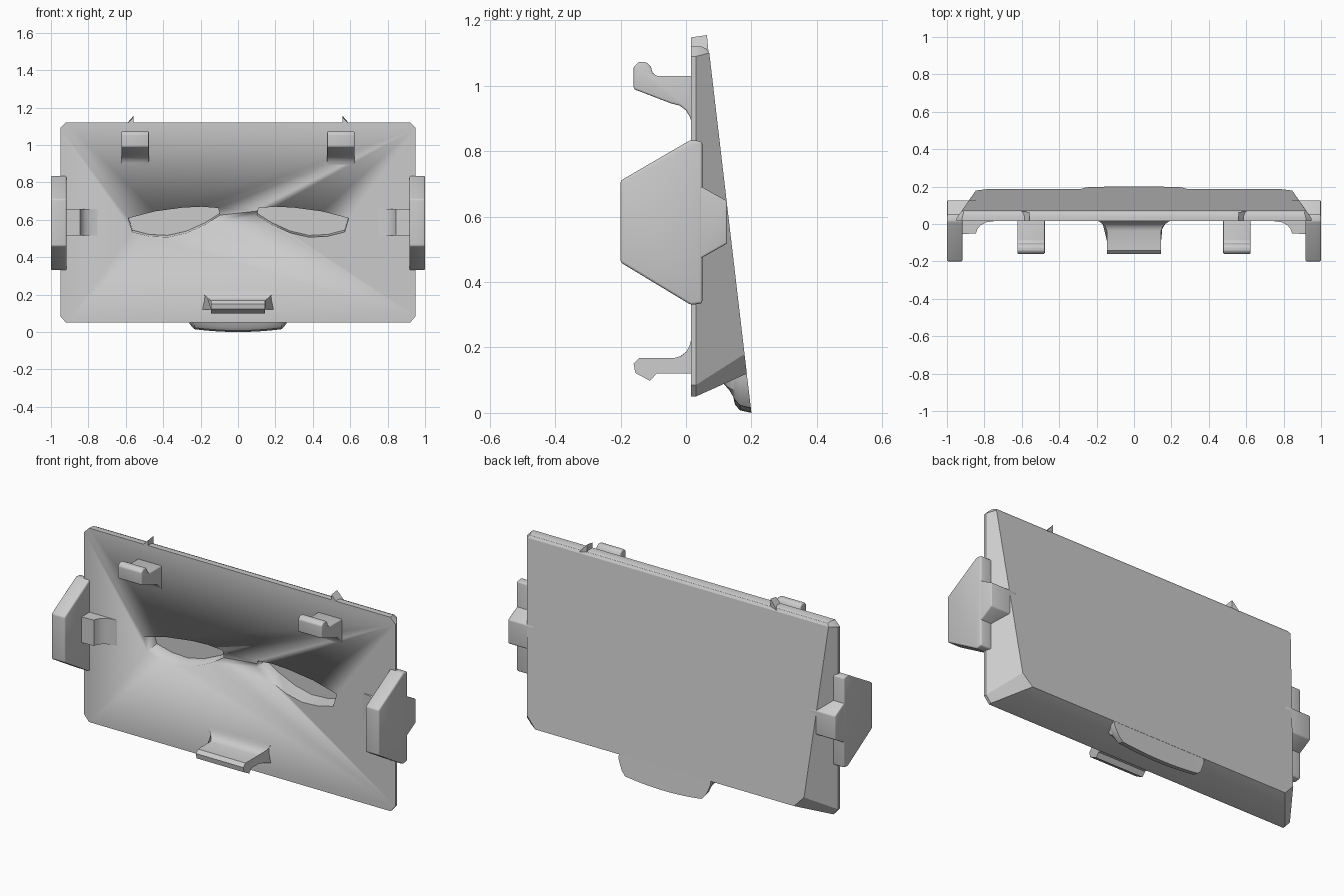
import bpy, bmesh, math
from mathutils import Vector

cube = bpy.data.objects.get("Cube")
if cube:
    bpy.data.objects.remove(cube, do_unlink=True)

grey = bpy.data.materials.new("light grey plastic")
grey.use_nodes = True
grey.diffuse_color = (0.6, 0.6, 0.6, 1)
grey.node_tree.nodes["Principled BSDF"].inputs["Base Color"].default_value = (0.6, 0.6, 0.6, 1)

FRONT = 0.015


def back_y(z):
    """Depth of the leaning back surface at height z."""
    return 0.2 - 0.117 * z


def finish(bm, name, bevel=0, angle=30):
    bmesh.ops.recalc_face_normals(bm, faces=bm.faces)
    mesh = bpy.data.meshes.new(name)
    bm.to_mesh(mesh)
    bm.free()
    mesh.materials.append(grey)
    ob = bpy.data.objects.new(name, mesh)
    bpy.context.collection.objects.link(ob)
    bpy.ops.object.select_all(action="DESELECT")
    ob.select_set(True)
    bpy.context.view_layer.objects.active = ob
    if bevel:
        mod = ob.modifiers.new("soft edges", "BEVEL")
        mod.width, mod.segments = bevel, 3
        mod.limit_method, mod.angle_limit = "ANGLE", math.radians(35)
        bpy.ops.object.modifier_apply(modifier=mod.name)
    bpy.ops.object.shade_smooth_by_angle(angle=math.radians(angle))
    return ob


def loft(name, rings, bevel=0):
    """Skin a row of equally sized rings and cap both ends."""
    bm = bmesh.new()
    rows = [[bm.verts.new(p) for p in ring] for ring in rings]
    n = len(rows[0])
    for a, b in zip(rows, rows[1:]):
        for i in range(n):
            j = (i + 1) % n
            bm.faces.new((a[i], a[j], b[j], b[i]))
    bm.faces.new(rows[0])
    bm.faces.new(rows[-1])
    return finish(bm, name, bevel)


def side_extrude(name, profile, x0, x1, bevel=0):
    """Extrude a (y, z) profile between two x positions."""
    return loft(name, [[(x, y, z) for y, z in profile] for x in (x0, x1)], bevel)


# Panel: tapered wedge with clipped corners and a leaning back
points = []
for s in (-1, 1):
    for y in (FRONT, 0.03):
        points += [(s * x, y, z) for x, z in
                   ((0.95, 0.085), (0.95, 1.09), (0.92, 0.05), (0.92, 1.12))]
    points += [(s * 0.915, 0.047, 1.12), (s * 0.91, 0.063, 1.113)]
    for x, z in ((0.92, 1.1), (0.846, 0.18), (0.79, 0.12)):
        points.append((s * x, back_y(z), z))
bm = bmesh.new()
hull = bmesh.ops.convex_hull(bm, input=[bm.verts.new(p) for p in points])
bmesh.ops.delete(bm, geom=[v for v in bm.verts if not v.link_faces], context="VERTS")
bmesh.ops.dissolve_limit(bm, angle_limit=0.02, verts=bm.verts, edges=bm.edges)
panel = finish(bm, "panel", angle=25)

# Two curved recesses sunk square to the leaning back
slot = [(0.11, 0.663), (0.2, 0.67), (0.3, 0.665), (0.45, 0.645), (0.592, 0.608),
        (0.57, 0.535), (0.48, 0.512), (0.38, 0.507), (0.28, 0.53),
        (0.18, 0.575), (0.102, 0.625)]
inward = Vector((0, 1, 0.117)).normalized()
for s in (-1, 1):
    shift = 0.005 if s < 0 else 0
    mouth = [Vector((s * x + shift, FRONT, z)) for x, z in slot]
    cutter = loft("slot_cutter", [[p - inward * 0.05 for p in mouth],
                                  [p + inward * 0.085 for p in mouth]])
    cut = panel.modifiers.new("slot", "BOOLEAN")
    cut.operation, cut.solver, cut.object = "DIFFERENCE", "EXACT", cutter
    bpy.context.view_layer.objects.active = panel
    bpy.ops.object.modifier_apply(modifier=cut.name)
    bpy.data.objects.remove(cutter, do_unlink=True)

# Curved lip hanging below the back of the panel
rings = []
steps = 24
for i in range(steps + 1):
    t = -1 + 2 * i / steps
    zb = 0.022 * t * t + 0.075 * max(0, (abs(t) - 0.85) / 0.15) ** 1.5
    inner = [(0.165, zb + 0.008), (0.15, zb + 0.025), (0.144, max(0.05, zb + 0.03)),
             (0.132, max(0.07, zb + 0.035)), (0.105, 0.1), (0.105, 0.15)]
    rings.append([(0.28 * t, y, z) for y, z in
                  [(back_y(0.15) - 0.001, 0.15), (back_y(zb), zb)] + inner])
loft("bottom_lip", rings)

# Upper hooks and small peaks on the top edge
hook = [(0.03, 1.03), (-0.09, 1.03), (-0.102, 1.04), (-0.108, 1.06), (-0.122, 1.073),
        (-0.145, 1.073), (-0.16, 1.058), (-0.16, 0.99), (-0.045, 0.946), (-0.02, 0.94),
        (0, 0.925), (0.012, 0.905), (0.018, 0.885), (0.03, 0.885)]
for s, side in ((1, "left"), (-1, "right")):
    side_extrude(side + "_upper_hook", hook, s * 0.55 - 0.073, s * 0.55 + 0.073, 0.012)
    loft(side + "_top_peak", [
        [(s * 0.56, FRONT, 1.09), (s * 0.56, FRONT, 1.148), (s * 0.615, FRONT, 1.09)],
        [(s * 0.56, 0.062, 1.09), (s * 0.56, 0.064, 1.155), (s * 0.615, 0.07, 1.09)]])

# Lower catch, flaring where it meets the panel
catch = [(0.03, 0.12), (0.015, 0.12), (0, 0.12), (-0.015, 0.12), (-0.035, 0.12), (-0.09, 0.12),
         (-0.11, 0.098), (-0.155, 0.122), (-0.16, 0.15), (-0.142, 0.168), (-0.035, 0.168),
         (-0.015, 0.174), (0, 0.186), (0.011, 0.205), (0.016, 0.225), (0.03, 0.225)]


def flare(y):
    return 0.145 + 0.045 * max(0, min(1, (y + 0.035) / 0.05)) ** 2


loft("lower_catch", [[(s * flare(y), y, z) for y, z in catch] for s in (-1, 1)])

# Side clips: outer plate, bridge to the panel and filleted inner arm
plate = [(-0.2, 0.46), (-0.2, 0.71), (0.015, 0.835), (0.05, 0.83), (0.05, 0.335), (0.015, 0.33)]
bridge = [(0.02, 0.46), (0.02, 0.71), (0.05, 0.69), (0.126, 0.648), (0.126, 0.518), (0.05, 0.475)]
arm = [(0.75, 0.03), (0.75, FRONT), (0.79, 0.009), (0.82, -0.006), (0.838, -0.028),
       (0.845, -0.05), (0.93, -0.055), (0.93, 0.03)]
for s, side in ((1, "left"), (-1, "right")):
    side_extrude(side + "_clip_plate", plate, s * 0.917, s * 1.0, 0.008)
    side_extrude(side + "_clip_bridge", bridge, s * 0.84, s * 0.999, 0.006)
    loft(side + "_clip_arm", [[(s * x, y, z) for x, y in arm] for z in (0.515, 0.657)])
